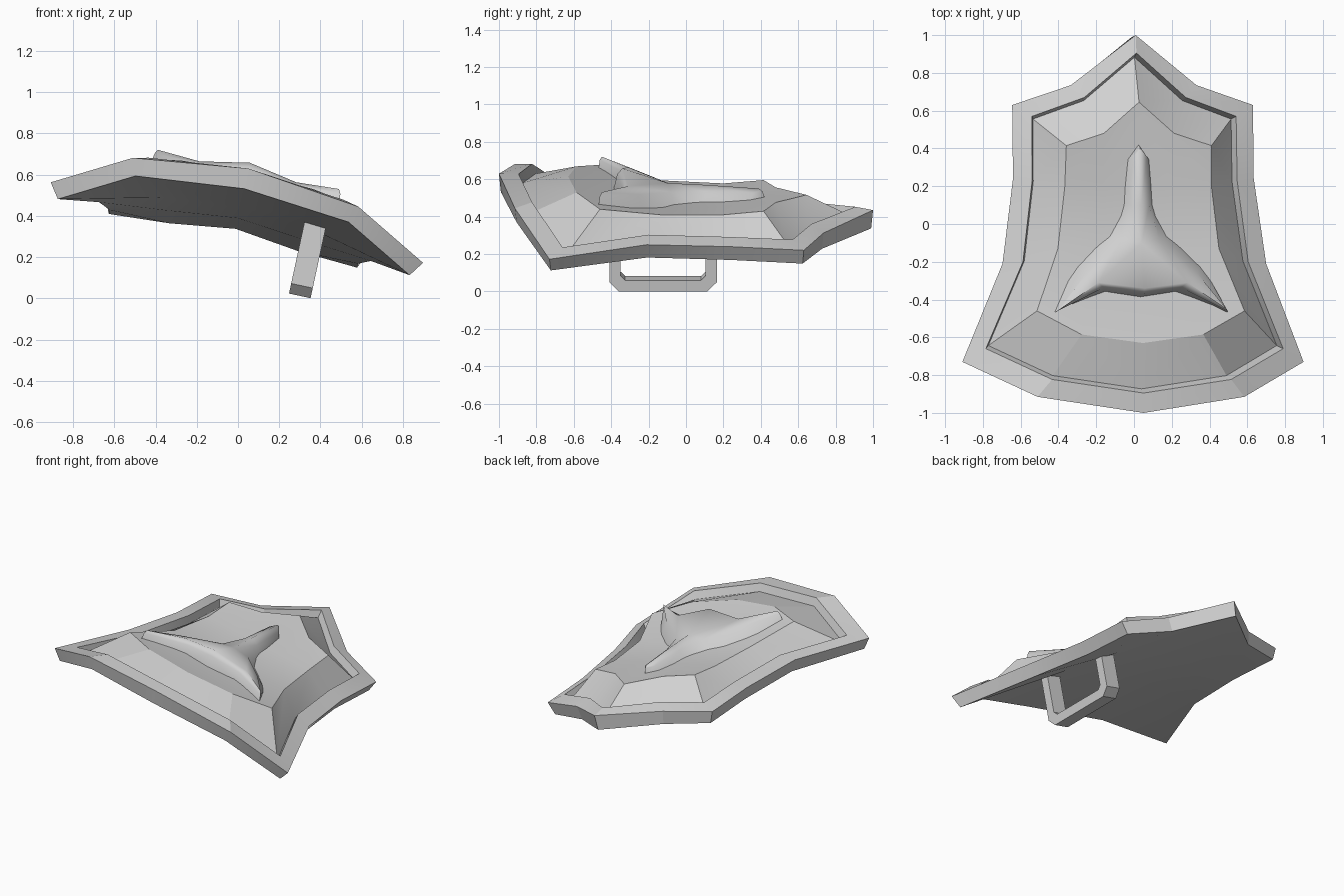
import bpy, bmesh, math
from mathutils import Matrix, Vector

cube = bpy.data.objects.get("Cube")
if cube:
    bpy.data.objects.remove(cube, do_unlink=True)

# The shield is symmetric in its own frame and lies rolled to its left
PLACE = Matrix.Rotation(math.radians(12.2), 4, 'Y') @ Matrix.Translation((-0.083, 0, 0))

grey = bpy.data.materials.new("grey")
grey.use_nodes = True
colour = (0.64, 0.64, 0.64, 1)
grey.diffuse_color = colour
grey.node_tree.nodes["Principled BSDF"].inputs["Base Color"].default_value = colour


def finish(name, bm, angle):
    """Weld the seam, place the part and shade it."""
    bmesh.ops.remove_doubles(bm, verts=bm.verts, dist=0.0005)
    bmesh.ops.recalc_face_normals(bm, faces=bm.faces)
    bm.transform(PLACE)
    mesh = bpy.data.meshes.new(name)
    bm.to_mesh(mesh)
    bm.free()
    mesh.materials.append(grey)
    obj = bpy.data.objects.new(name, mesh)
    bpy.context.collection.objects.link(obj)
    bpy.ops.object.select_all(action='DESELECT')
    obj.select_set(True)
    bpy.context.view_layer.objects.active = obj
    bpy.ops.object.shade_smooth_by_angle(angle=math.radians(angle))
    return obj


def mirrored_face(bm, points):
    """Add a face on one half and its mirror image on the other."""
    for side in (1, -1):
        bm.faces.new([bm.verts.new((side * x, y, z)) for x, y, z in points])


def bridge(bm, first, second):
    for i in range(len(first) - 1):
        mirrored_face(bm, (first[i], first[i + 1], second[i + 1], second[i]))


def cap(bm, loop, front_row, back_row):
    """Fill a half loop with a grid; each inner row is a (middle, centre) pair."""
    rows = [(loop[2], loop[1], loop[0]), (loop[3], *front_row),
            (loop[4], *back_row), (loop[5], loop[6], loop[7])]
    for a, b in zip(rows, rows[1:]):
        for c in range(2):
            mirrored_face(bm, (a[c], a[c + 1], b[c + 1], b[c]))


# Half loops run from the front centre around the left side to the back tip
outer = [(0, -1, .626), (.56, -.915, .558), (.924, -.73, .358), (.714, -.21, .392),
         (.652, .24, .368), (.652, .63, .348), (.34, .735, .375), (0, 1, .427)]
lip = [(0, -.895, .625), (.485, -.823, .575), (.805, -.66, .397), (.61, -.2, .424),
       (.555, .23, .4), (.553, .57, .385), (.275, .67, .41), (0, .905, .445)]
plateau = [(0, -.63, .61), (.33, -.585, .595), (.562, -.46, .553), (.436, -.13, .495),
           (.397, .2, .487), (.393, .415, .506), (.19, .48, .51), (0, .645, .51)]
groove = [(x * .97, y * .975, z - .05) for x, y, z in lip]
under = [(x * .945, y * .99, z - .1 + .03 * x) for x, y, z in outer]

# Shield body: back face, rim, recessed groove, raised plateau
bm = bmesh.new()
loops = [under, outer, lip, groove, plateau]
for a, b in zip(loops, loops[1:]):
    bridge(bm, a, b)
cap(bm, plateau, [(.2, -.13, .49), (0, -.13, .485)], [(.19, .2, .487), (0, .2, .487)])
cap(bm, under, [(.38, -.21, .4), (0, -.21, .43)], [(.33, .24, .345), (0, .24, .38)])
finish("shield_body", bm, 18)

# Three-armed emblem: a base outline rising to ridges along each arm
base = [(0, .425, .48), (.07, .33, .47), (.09, .1, .46), (.18, -.06, .46),
        (.345, -.215, .48), (.47, -.47, .54), (.185, -.36, .53), (0, -.39, .53)]
spine = [(0, .39, .545), (0, .1, .565), (0, -.1, .575), (0, -.34, .655)]
arm, tip = (.24, -.31, .61), (.45, -.45, .622)


def shoulder(low, high):
    """Point between base and ridge, pushed up to round the arm."""
    p = Vector(low).lerp(Vector(high), .45)
    p.z += .3 * (high[2] - low[2])
    return tuple(p)


bm = bmesh.new()
ridge = [spine[0], spine[0], spine[1], spine[2], arm, tip, arm, spine[3]]
rounded = [shoulder(low, high) for low, high in zip(base, ridge)]
bridge(bm, base, rounded)
for i in range(len(base) - 1):
    corners = [rounded[i], rounded[i + 1], ridge[i + 1]]
    if ridge[i] != ridge[i + 1]:
        corners.append(ridge[i])
    mirrored_face(bm, corners)
mirrored_face(bm, (spine[2], arm, spine[3]))
finish("emblem", bm, 75)

# Grip: a bracket with cut corners under the left side
def bracket(front, back, bottom, cut):
    return [(front, .43), (front, bottom + cut), (front + cut, bottom),
            (back - cut, bottom), (back, bottom + cut), (back, .4)]


bm = bmesh.new()
outside = bracket(-.41, .165, .075, .05)
inside = bracket(-.35, .105, .135, .025)
rings = []
for (yo, zo), (yi, zi) in zip(outside, inside):
    rings.append([bm.verts.new(p) for p in ((.32, yo, zo), (.427, yo, zo),
                                            (.427, yi, zi), (.32, yi, zi))])
for a, b in zip(rings, rings[1:]):
    for k in range(4):
        n = (k + 1) % 4
        bm.faces.new((a[k], a[n], b[n], b[k]))
bm.faces.new(rings[0])
bm.faces.new(rings[-1])
finish("grip", bm, 30)
